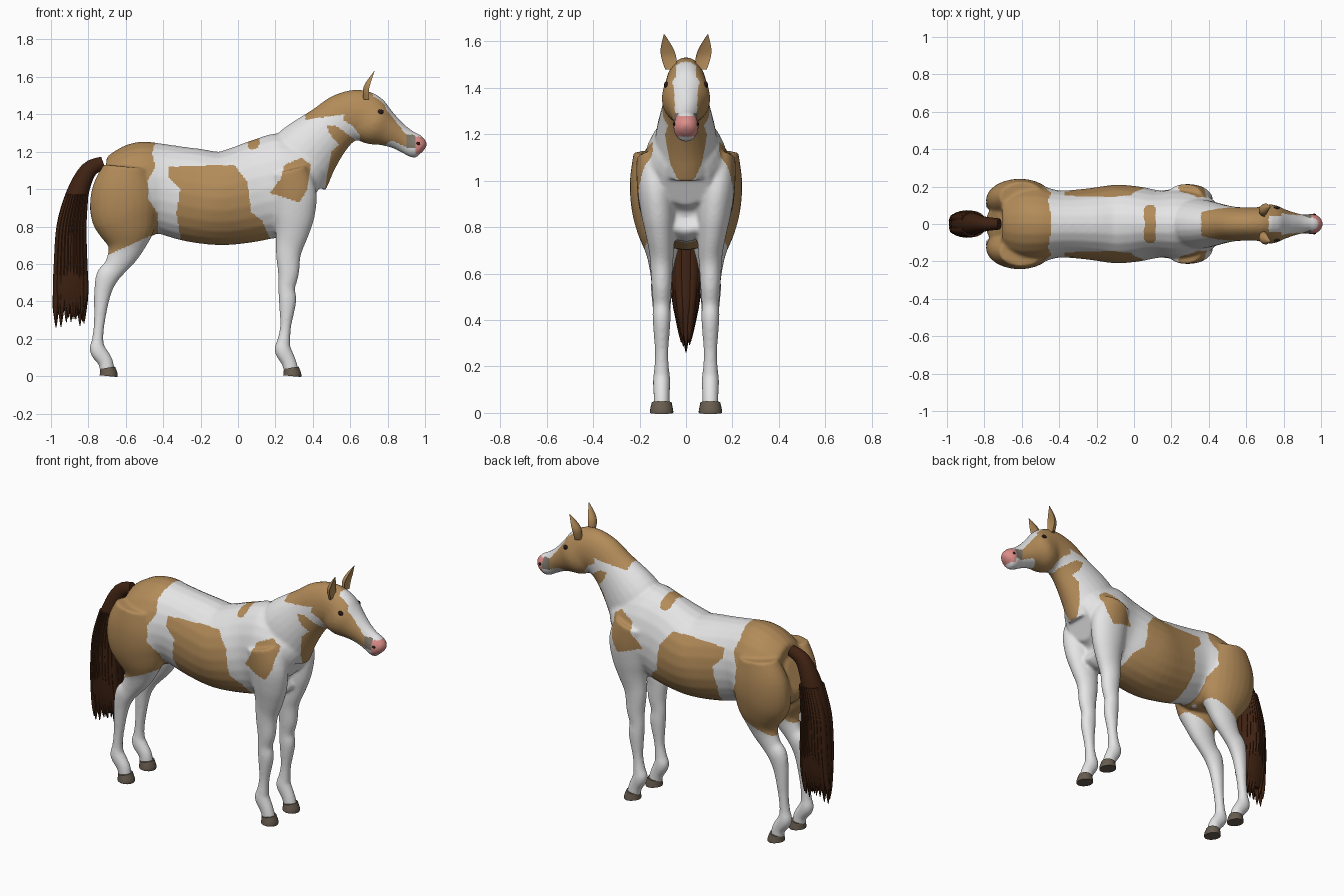
import bpy, bmesh, math, random
from mathutils import Vector

random.seed(4)
cube = bpy.data.objects.get("Cube")
if cube:
    bpy.data.objects.remove(cube)


def material(name, *rgb):
    mat = bpy.data.materials.new(name)
    mat.use_nodes = True
    mat.diffuse_color = (*rgb, 1)
    shader = next(node for node in mat.node_tree.nodes if node.type == 'BSDF_PRINCIPLED')
    shader.inputs["Base Color"].default_value = (*rgb, 1)
    shader.inputs["Roughness"].default_value = .6
    return mat


white = material("white coat", .78, .78, .78)
tan = material("tan coat", .45, .26, .1)
pink = material("pink muzzle", .72, .27, .25)
grey = material("grey snip", .22, .19, .15)
horn = material("hoof horn", .14, .11, .08)
hair = material("dark brown hair", .05, .016, .006)
dark = material("dark eye", .02, .01, .01)


def spline(a, b, c, d, t):
    """Catmull-Rom blend of four sections."""
    return [q + t / 2 * (r - p + t * (2 * p - 5 * q + 4 * r - s + t * (3 * (q - r) + s - p)))
            for p, q, r, s in zip(a, b, c, d)]


def tube(bm, sections, side=1, across=lambda z: 0, sides=24, cup=1):
    """Skin ovals (x, z, half depth, half width) set square to their path."""
    steps, last = 4, len(sections) - 1
    path = []
    for i in range(last):
        near = [sections[max(0, min(last, i + k))] for k in (-1, 0, 1, 2)]
        path += [spline(*near, s / steps) for s in range(steps)]
    path.append(sections[last])
    loops = []
    for i, (x, z, depth, width) in enumerate(path):
        before, after = path[max(0, i - 1)], path[min(len(path) - 1, i + 1)]
        along = Vector((after[0] - before[0], after[1] - before[1])).normalized()
        loop = []
        for k in range(sides):
            angle = math.tau * k / sides
            out = depth * math.cos(angle)
            if out < 0:
                out *= cup
            loop.append(bm.verts.new((x - along.y * out,
                                      side * (across(z) + width * math.sin(angle)),
                                      z + along.x * out)))
        loops.append(loop)
    for lower, upper in zip(loops, loops[1:]):
        for k in range(sides):
            bm.faces.new((lower[k - 1], lower[k], upper[k], upper[k - 1]))
    bm.faces.new(loops[0])
    bm.faces.new(loops[-1])


def finish(bm, name, *materials):
    bmesh.ops.recalc_face_normals(bm, faces=bm.faces)
    mesh = bpy.data.meshes.new(name)
    bm.to_mesh(mesh)
    bm.free()
    for mat in materials:
        mesh.materials.append(mat)
    obj = bpy.data.objects.new(name, mesh)
    bpy.context.collection.objects.link(obj)
    return obj


def activate(obj):
    bpy.ops.object.select_all(action='DESELECT')
    obj.select_set(True)
    bpy.context.view_layer.objects.active = obj


def leg_across(z):
    """Legs are upright below the elbow and lean outward above it."""
    return .105 + max(0, z - .7) / 10


def leg(bm, sections, side):
    """Legs are rounder where they are thin."""
    rounded = [(x, z, depth, .013 + .55 * depth) for x, z, depth in sections]
    tube(bm, rounded, side, leg_across)


# Trunk from rump to breast, then neck and head from withers to lips
trunk = [(-.75, 1, .08, .06), (-.72, .99, .17, .14), (-.62, .99, .23, .2), (-.5, 1, .255, .205),
         (-.4, 1, .24, .18), (-.25, .97, .25, .19), (-.1, .95, .25, .21), (.03, .97, .26, .2),
         (.14, 1, .27, .18), (.25, 1.02, .28, .19), (.36, 1.03, .22, .17), (.43, 1, .12, .1)]
neck_and_head = [(.3, 1.1, .2, .14), (.37, 1.2, .18, .13), (.49, 1.32, .14, .1),
                 (.57, 1.38, .135, .09), (.66, 1.395, .135, .09), (.735, 1.35, .12, .105),
                 (.8, 1.315, .09, .08), (.86, 1.28, .07, .06), (.91, 1.25, .065, .05),
                 (.95, 1.23, .065, .055), (.98, 1.22, .05, .045), (.995, 1.21, .02, .02)]
hind_leg = [(-.6, 1.12, .12), (-.61, 1, .17), (-.61, .88, .18), (-.6, .77, .15), (-.61, .67, .09),
            (-.66, .58, .06), (-.7, .53, .06), (-.725, .44, .045), (-.74, .3, .03),
            (-.75, .2, .03), (-.75, .14, .044), (-.71, .08, .04), (-.7, .03, .04)]
fore_leg = [(.27, 1.1, .1), (.3, .98, .12), (.3, .86, .11), (.29, .77, .09), (.27, .66, .068),
            (.27, .55, .056), (.26, .47, .045), (.265, .4, .047), (.255, .27, .03),
            (.245, .19, .035), (.24, .14, .045), (.27, .08, .04), (.285, .03, .04)]

bm = bmesh.new()
tube(bm, trunk)
tube(bm, neck_and_head)
for side in (-1, 1):
    leg(bm, hind_leg, side)
    leg(bm, fore_leg, side)
body = finish(bm, "body", white, tan, pink, grey)

# Fuse the parts into one skin
activate(body)
fuse = body.modifiers.new("fuse", 'REMESH')
fuse.mode = 'VOXEL'
fuse.voxel_size = .008
soften = body.modifiers.new("soften", 'SMOOTH')
soften.iterations = 10
for modifier in ("fuse", "soften"):
    bpy.ops.object.modifier_apply(modifier=modifier)

# Coat patches as outlines in side elevation
rump = [(-.43, 1.3), (-.46, 1.19), (-.44, 1.12), (-.48, 1.05), (-.48, .95), (-.43, .87),
        (-.43, .76), (-.47, .75), (-.69, .65), (-.9, .65), (-.9, 1.3)]
flank = [(-.37, 1.12), (-.02, 1.13), (.05, 1.04), (.07, .88), (.13, .83), (.16, .76),
         (.19, .7), (-.3, .7), (-.33, .87), (-.31, 1), (-.37, 1.06)]
withers = [(.05, 1.23), (.07, 1.3), (.12, 1.3), (.11, 1.22), (.07, 1.21)]
shoulder = [(.25, 1.13), (.34, 1.17), (.39, 1.13), (.37, 1), (.33, .93), (.17, .98), (.23, 1.06)]
face_patch = [(.36, 1.37), (.57, 1.4), (.56, 1.37), (.61, 1.34), (.65, 1.29), (.66, 1.23),
              (.73, 1.2), (.82, 1.26), (.91, 1.22), (.9, 1.29), (.79, 1.43), (.76, 1.6), (.36, 1.5)]
throat = [(.47, 1.34), (.52, 1.34), (.62, 1.27), (.65, 1.2), (.5, .95), (.46, .96),
          (.48, 1.1), (.5, 1.2), (.54, 1.24), (.5, 1.28)]


def inside(outline, x, z):
    hit = False
    for (x1, z1), (x2, z2) in zip(outline, outline[1:] + outline[:1]):
        if (z1 > z) != (z2 > z) and x < x1 + (z - z1) * (x2 - x1) / (z2 - z1):
            hit = not hit
    return hit


for face in body.data.polygons:
    x, y, z = face.center
    blaze = x > .72 and abs(y) < .043 and face.normal.z > .2
    if x > .945 and 1.19 < z < 1.28:
        face.material_index = 2
    elif .9 < x <= .945 and 1.22 < z < 1.29 and abs(y) > .03:
        face.material_index = 3
    elif not blaze:
        patches = (rump, flank, withers, shoulder, face_patch, throat)
        face.material_index = int(any(inside(p, x, z) for p in patches))
made = [body]

# Cupped ears, hooves with flat soles, eyes and nostrils
ear = [(.7, 1.48, .03, .026), (.7, 1.53, .032, .032), (.71, 1.57, .023, .027), (.73, 1.63, .002, .002)]
for side, word in ((-1, "right"), (1, "left")):
    bm = bmesh.new()
    tube(bm, ear, side, lambda z: .064 + (z - 1.48) / 5, cup=-.2)
    made.append(finish(bm, word + "_ear", tan))
    for x, end in ((.29, "front"), (-.692, "hind")):
        bm = bmesh.new()
        tube(bm, [(x - .005, .045, .04, .043), (x, .01, .048, .05), (x, 0, .048, .05)], side, leg_across)
        made.append(finish(bm, f"{word}_{end}_hoof", horn))
    for part, x, z, size in (("eye", .768, 1.42, .016), ("nostril", .978, 1.25, .01)):
        centre = body.closest_point_on_mesh(Vector((x, side * .1, z)))[1]
        bpy.ops.mesh.primitive_uv_sphere_add(segments=16, ring_count=10, radius=size, location=centre)
        ball = bpy.context.object
        ball.name = f"{word}_{part}"
        ball.scale = (1, .55, .85)
        ball.data.materials.append(dark)
        made.append(ball)

# Tail core with tapering locks around it
tail = [(-.72, 1.14, .035, .03), (-.8, 1.1, .045, .04), (-.86, .97, .06, .06), (-.89, .8, .08, .07),
        (-.895, .6, .09, .07), (-.895, .45, .095, .055), (-.9, .36, .08, .03)]
bm = bmesh.new()
tube(bm, tail)
for u in range(-4, 5):
    fore = u / 5
    for v in (-1, 0, 1):
        spread = v * .05 * math.sqrt(1 - fore ** 2)
        lock = [(x + fore * r, z, r / 5, w / 3) for x, z, r, w in tail[2:-1]]
        tip_x = lock[-1][0] + random.uniform(-.01, .01)
        tip_z = random.uniform(.25, .31) + abs(spread)
        lock += [(tip_x, tip_z + .06, .011, .011), (tip_x, tip_z, .002, .002)]
        tube(bm, lock, 1, lambda z: spread * min(1, 2 * z - .2), sides=8)
made.append(finish(bm, "tail", hair))

for obj in made:
    activate(obj)
    bpy.ops.object.shade_smooth_by_angle(angle=math.radians(50))
